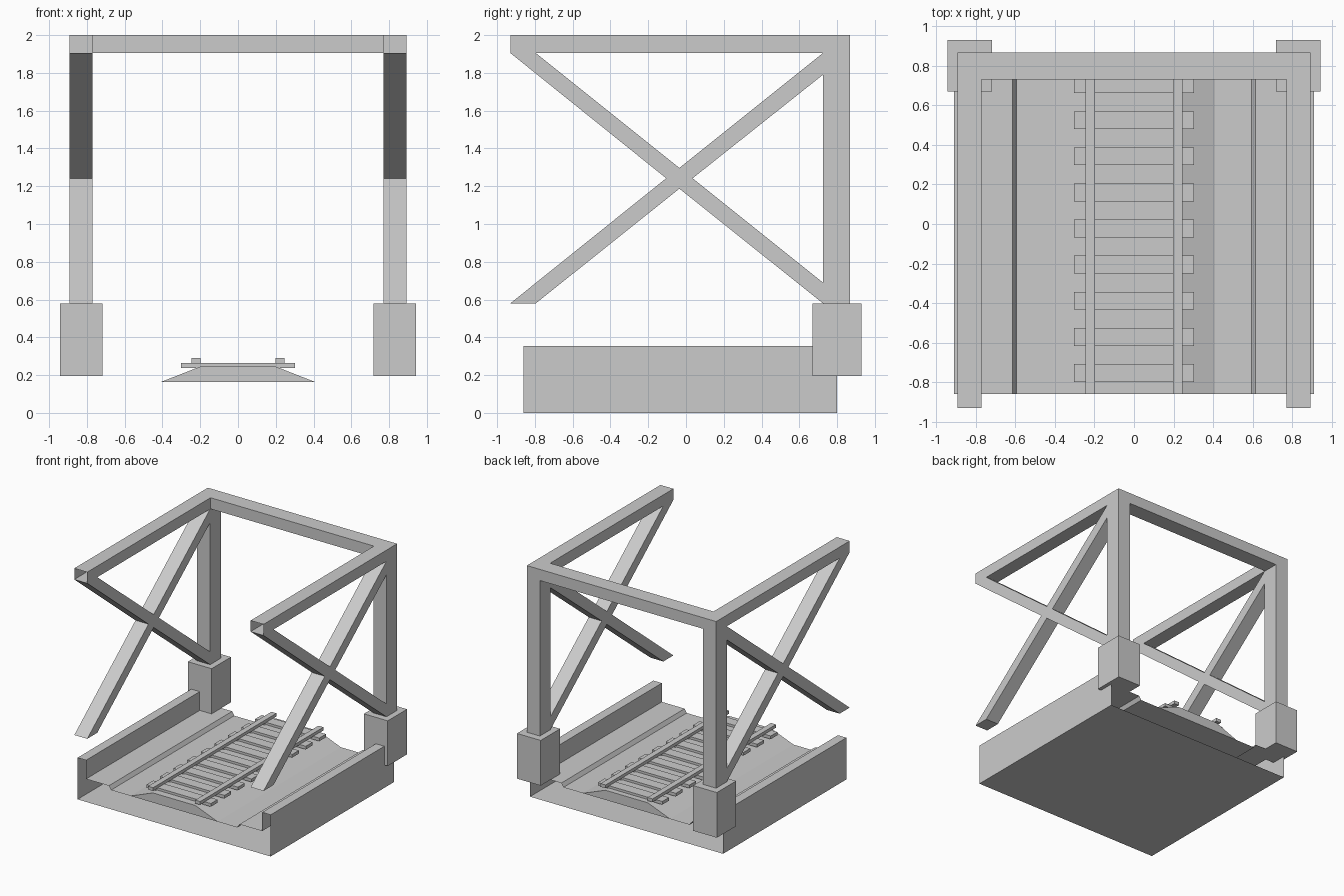
import bpy, bmesh

if "Cube" in bpy.data.objects:
    bpy.data.objects.remove(bpy.data.objects["Cube"])


def prism(name, pts, axis, lo, hi, caps=True, open_edges=(), mirror=False):
    """Extrude a 2D profile along axis; open_edges lists side faces to omit."""
    def place(p, t):
        return (t, p[0], p[1]) if axis == 'X' else (p[0], t, p[1])
    bm = bmesh.new()
    a = [bm.verts.new(place(p, lo)) for p in pts]
    b = [bm.verts.new(place(p, hi)) for p in pts]
    n = len(pts)
    skipped = []
    for i in range(n):
        j = (i + 1) % n
        f = bm.faces.new((a[i], a[j], b[j], b[i]))
        if i in open_edges:
            skipped.append(f)
    ends = [bm.faces.new(a[::-1]), bm.faces.new(b)]
    bmesh.ops.recalc_face_normals(bm, faces=bm.faces)
    if not caps:
        skipped += ends
    if skipped:
        bmesh.ops.delete(bm, geom=skipped, context='FACES_ONLY')
    me = bpy.data.meshes.new(name)
    bm.to_mesh(me)
    bm.free()
    ob = bpy.data.objects.new(name, me)
    bpy.context.collection.objects.link(ob)
    if mirror:
        ob.modifiers.new("Mirror", 'MIRROR')
    return ob


def box(name, x0, x1, y0, y1, z0, z1, mirror=False):
    return prism(name, [(x0, z0), (x1, z0), (x1, z1), (x0, z1)], 'Y', y0, y1, mirror=mirror)


Y0, Y1 = -0.86, 0.80

# Concrete trough deck, open at both ends so that sections can be joined
half = [(0.91, 0.0), (0.91, 0.355), (0.83, 0.355), (0.83, 0.195), (0.615, 0.195), (0.595, 0.163)]
prism("deck", half + [(-x, z) for x, z in reversed(half)], 'Y', Y0, Y1, caps=False)

# Ballast bed on the deck floor
prism("ballast", [(-0.41, 0.163), (0.41, 0.163), (0.2, 0.245), (-0.2, 0.245)],
      'Y', Y0, Y1, open_edges=(0,))

# Sleepers and rails
for i in range(9):
    y = 0.707 - i * 0.1825
    box(f"sleeper_{i + 1}", -0.303, 0.303, y - 0.045, y + 0.045, 0.238, 0.265)
box("rails", 0.198, 0.245, Y0, Y1, 0.262, 0.29, mirror=True)

# Piers carrying the frame
box("piers", 0.718, 0.942, 0.67, 0.93, 0.195, 0.58, mirror=True)

# Legs and side beams as one L profile, beam open at its front end
prism("leg_and_side_beam",
      [(0.725, 0.58), (0.868, 0.58), (0.868, 2.0), (-0.93, 2.0), (-0.93, 1.905), (0.725, 1.905)],
      'X', 0.77, 0.892, open_edges=(3,), mirror=True)

# Cross beam joining the two sides
box("cross_beam", -0.77, 0.77, 0.73, 0.868, 1.905, 2.0)

# Diagonal cross braces
prism("cross_brace",
      [(-0.93, 1.905), (-0.795, 1.905), (-0.035, 1.297), (0.725, 1.905), (0.725, 1.79),
       (0.035, 1.242), (0.725, 0.69), (0.725, 0.58), (-0.035, 1.187), (-0.795, 0.58),
       (-0.93, 0.58), (-0.105, 1.242)],
      'X', 0.77, 0.892, mirror=True)
